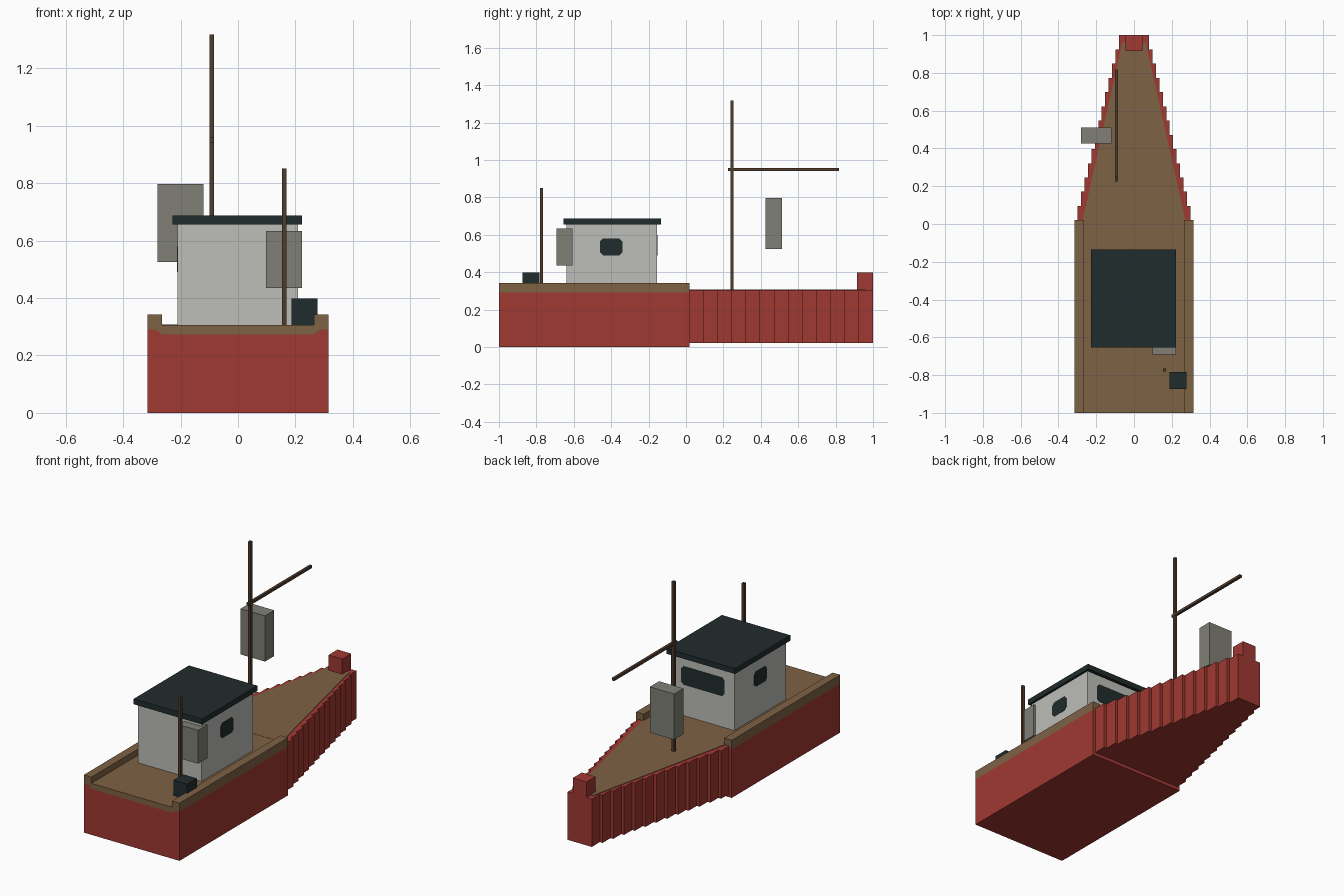
import bpy
import bmesh
from mathutils import Matrix, Vector

cube = bpy.data.objects.get("Cube")
if cube:
    bpy.data.objects.remove(cube, do_unlink=True)


def material(name, rgb):
    m = bpy.data.materials.new(name)
    m.use_nodes = True
    m.diffuse_color = (*rgb, 1)
    m.node_tree.nodes["Principled BSDF"].inputs["Base Color"].default_value = (*rgb, 1)
    return m


RED = material("hull red", (0.352, 0.041, 0.033))
BROWN = material("deck brown", (0.209, 0.122, 0.060))
WHITE = material("cabin white", (0.51, 0.51, 0.48))
DARK = material("dark slate", (0.015, 0.025, 0.026))
GREY = material("grey", (0.216, 0.216, 0.180))
POLE = material("dark wood", (0.080, 0.045, 0.027))


def finish(name, bm, mat):
    bmesh.ops.recalc_face_normals(bm, faces=bm.faces)
    mesh = bpy.data.meshes.new(name)
    bm.to_mesh(mesh)
    bm.free()
    mesh.materials.append(mat)
    obj = bpy.data.objects.new(name, mesh)
    bpy.context.collection.objects.link(obj)
    return obj


def box(name, x, y, z, mat):
    """Box from (min, max) pairs on each axis."""
    bm = bmesh.new()
    size = [b - a for a, b in (x, y, z)]
    centre = Vector([(a + b) / 2 for a, b in (x, y, z)])
    bmesh.ops.create_cube(bm, size=1, matrix=Matrix.Translation(centre) @ Matrix.Diagonal((*size, 1)))
    return finish(name, bm, mat)


def prism(name, outline, place, depth, mat):
    """Extrude a 2D outline; place maps (u, v) to 3D, depth is the extrusion vector."""
    bm = bmesh.new()
    face = bm.faces.new([bm.verts.new(place(u, v)) for u, v in outline])
    new = bmesh.ops.extrude_face_region(bm, geom=[face])["geom"]
    bmesh.ops.translate(bm, vec=depth, verts=[e for e in new if isinstance(e, bmesh.types.BMVert)])
    return finish(name, bm, mat)


def mirrored(half):
    """Complete a half outline across u = 0."""
    return half + [(-u, v) for u, v in reversed(half)]


def clipped_rect(u, v, w, h, c):
    """Rectangle outline with clipped corners."""
    a, b = w / 2, h / 2
    pts = [(a, b - c), (a - c, b), (c - a, b), (-a, b - c),
           (-a, c - b), (c - a, -b), (a - c, -b), (a, c - b)]
    return [(u + p, v + q) for p, q in pts]


# Stern hull and the deck with raised side rails, as cross-sections run along y
def section(u, v):
    return (u, -1, v)


LENGTH = (0, 1.02, 0)
prism("stern_hull", mirrored([(0.315, 0), (0.315, 0.29), (0.285, 0.29), (0.265, 0.273)]),
      section, LENGTH, RED)
prism("stern_deck", mirrored([(0.265, 0.273), (0.285, 0.29), (0.315, 0.29), (0.315, 0.343),
                              (0.265, 0.343), (0.265, 0.306)]), section, LENGTH, BROWN)

# Bow hull: stepped planks narrowing to the stem
STEPS = 13
half = []
for i in range(STEPS):
    w = 0.298 + (0.08 - 0.298) * i / (STEPS - 1)
    half += [(w, 0.02 + 0.98 * i / STEPS), (w, 0.02 + 0.98 * (i + 1) / STEPS)]
prism("bow_hull", mirrored(half), lambda u, v: (u, v, 0.02), (0, 0, 0.284), RED)
prism("bow_deck", mirrored([(0.272, 0.02), (0.062, 0.96)]),
      lambda u, v: (u, v, 0.301), (0, 0, 0.006), BROWN)
box("bow_post", (-0.045, 0.045), (0.915, 1), (0.30, 0.397), RED)

# Cabin with roof
box("cabin", (-0.21, 0.208), (-0.64, -0.155), (0.30, 0.655), WHITE)
box("cabin_roof", (-0.228, 0.222), (-0.655, -0.135), (0.655, 0.687), DARK)

# Windows as thin plates
side = clipped_rect(-0.40, 0.535, 0.12, 0.09, 0.016)
for name, x in (("left_window", 0.205), ("right_window", -0.212)):
    prism(name, side, lambda u, v, x=x: (x, u, v), (0.005, 0, 0), DARK)
prism("bow_window", clipped_rect(-0.003, 0.545, 0.285, 0.11, 0.016),
      lambda u, v: (u, -0.158, v), (0, 0.005, 0), DARK)

# Poles
R = 0.008
box("main_mast", (-0.092 - R, -0.092 + R), (0.247 - R, 0.247 + R), (0.30, 1.317), POLE)
box("boom", (-0.092 - R, -0.092 + R), (0.225, 0.817), (0.942, 0.958), POLE)
box("stern_pole", (0.161 - R, 0.161 + R), (-0.773 - R, -0.773 + R), (0.30, 0.85), POLE)

# Deck fittings
box("hanging_crate", (-0.28, -0.12), (0.425, 0.512), (0.525, 0.797), GREY)
box("cabin_locker", (0.098, 0.222), (-0.692, -0.606), (0.435, 0.634), GREY)
box("stern_crate", (0.187, 0.277), (-0.873, -0.783), (0.30, 0.398), DARK)
